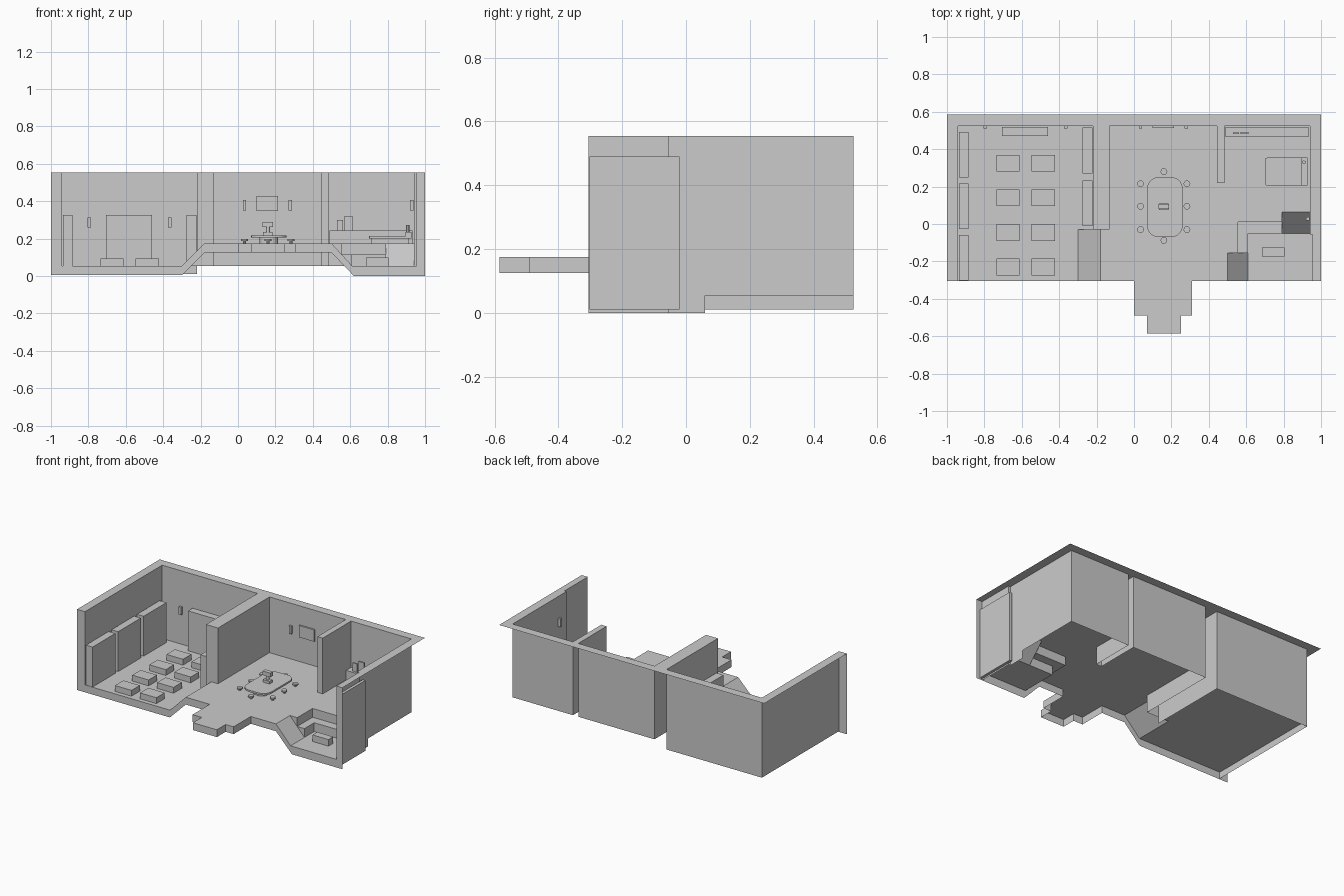
import bpy, bmesh, math

cube = bpy.data.objects.get("Cube")
if cube:
    bpy.data.objects.remove(cube)

grey = bpy.data.materials.new("plain grey")
grey.use_nodes = True
COLOUR = (0.6, 0.6, 0.6, 1)
grey.diffuse_color = COLOUR
grey.node_tree.nodes["Principled BSDF"].inputs["Base Color"].default_value = COLOUR


def finish(name, bm):
    mesh = bpy.data.meshes.new(name)
    bm.to_mesh(mesh)
    bm.free()
    mesh.materials.append(grey)
    obj = bpy.data.objects.new(name, mesh)
    bpy.context.collection.objects.link(obj)
    return obj


def sheets(name, *polygons):
    """Open surface made of flat polygons."""
    bm = bmesh.new()
    for poly in polygons:
        bm.faces.new([bm.verts.new(p) for p in poly])
    bmesh.ops.remove_doubles(bm, verts=bm.verts, dist=0.0001)
    return finish(name, bm)


def level(name, outline, z):
    return sheets(name, [(x, y, z) for x, y in outline])


def strip(name, path, z0, z1):
    """Vertical sheet that follows a plan path."""
    return sheets(name, *[[(*a, z0), (*b, z0), (*b, z1), (*a, z1)]
                          for a, b in zip(path, path[1:])])


def prism(name, outline, z0, z1):
    bm = bmesh.new()
    base = bm.faces.new([bm.verts.new((x, y, z0)) for x, y in outline])
    top = bmesh.ops.extrude_face_region(bm, geom=[base])["geom"]
    bmesh.ops.translate(bm, vec=(0, 0, z1 - z0),
                        verts=[v for v in top if isinstance(v, bmesh.types.BMVert)])
    bmesh.ops.recalc_face_normals(bm, faces=bm.faces)
    return finish(name, bm)


def box(name, x0, x1, y0, y1, z0, z1):
    return prism(name, [(x0, y0), (x1, y0), (x1, y1), (x0, y1)], z0, z1)


def circle(x, y, r, n=12):
    return [(x + r * math.cos(i * math.tau / n), y + r * math.sin(i * math.tau / n))
            for i in range(n)]


def rounded(x, y, w, d, r, n=5):
    pts = []
    for k, (sx, sy) in enumerate([(1, 1), (-1, 1), (-1, -1), (1, -1)]):
        for i in range(n + 1):
            a = (k + i / n) * math.pi / 2
            pts.append((x + sx * (w - r) + r * math.cos(a), y + sy * (d - r) + r * math.sin(a)))
    return pts


# Main heights and plan lines
FRONT, BACK, SIDE, TOP = -0.305, 0.525, 0.94, 0.555
LOW, STEP, HIGH, EDGE = 0.055, 0.115, 0.175, 0.125

# Walls: open shells along the inside of the rooms
left_path = [(-SIDE, FRONT), (-SIDE, BACK), (-0.22, BACK), (-0.22, -0.03)]
main_path = [(-0.22, -0.03), (-0.13, -0.03), (-0.13, BACK), (0.445, BACK), (0.445, 0.22),
             (0.485, 0.22), (0.485, BACK), (SIDE, BACK), (SIDE, -0.055)]
pit_path = [(SIDE, -0.055), (0.955, -0.055), (0.955, FRONT)]
strip("left_room_wall", left_path, 0.01, TOP)
strip("main_wall", main_path, LOW, TOP)
strip("pit_wall", pit_path, 0, TOP)
strip("ramp_outer_wall", [(SIDE, -0.055), (SIDE, 0.06)], 0, LOW)
level("wall_top", [(1, FRONT), (1, 0.585), (-1, 0.585), (-1, FRONT)]
      + left_path + main_path[1:] + pit_path[1:], TOP)
strip("left_wall_end", [(-1, FRONT), (-SIDE, FRONT)], 0.005, TOP)
strip("right_wall_end", [(0.955, FRONT), (1, FRONT)], 0, TOP)
box("side_locker", 0.956, 0.975, FRONT + 0.002, -0.02, 0.01, 0.49)

# Floors
level("left_floor", [(-SIDE, FRONT), (-0.3, FRONT), (-0.3, -0.03), (-0.22, -0.03),
                     (-0.22, BACK), (-SIDE, BACK)], LOW)
porch = [(-0.18, FRONT), (0, FRONT), (0, -0.49), (0.07, -0.49), (0.07, -0.585),
         (0.25, -0.585), (0.25, -0.49), (0.31, -0.49), (0.31, FRONT), (0.5, FRONT)]
level("main_floor", porch + [(0.5, -0.155), (0.555, -0.155), (0.555, 0.01), (0.79, 0.01),
      (0.79, 0.065), (SIDE, 0.065), (SIDE, BACK), (0.485, BACK), (0.485, 0.22), (0.445, 0.22),
      (0.445, BACK), (-0.13, BACK), (-0.13, -0.03), (-0.18, -0.03)], HIGH)
strip("main_floor_edge", porch, EDGE, HIGH)
level("pit_floor", [(0.61, FRONT), (0.955, FRONT), (0.955, -0.05), (0.61, -0.05)], LOW)
level("pit_step", [(0.555, -0.155), (0.61, -0.155), (0.61, -0.05), (0.79, -0.05),
                   (0.79, 0.01), (0.555, 0.01)], STEP)
strip("step_riser", [(0.61, -0.155), (0.61, -0.05), (0.79, -0.05)], LOW, STEP)
strip("floor_riser", [(0.555, -0.155), (0.555, 0.01), (0.79, 0.01)], STEP, HIGH)

# Ramps with their side cheeks and front edges
sheets("left_ramp",
       [(-0.3, FRONT, LOW), (-0.18, FRONT, HIGH), (-0.18, -0.03, HIGH), (-0.3, -0.03, LOW)],
       [(-0.3, -0.03, LOW), (-0.18, -0.03, LOW), (-0.18, -0.03, HIGH)])
sheets("right_ramp",
       [(0.5, FRONT, HIGH), (0.61, FRONT, LOW), (0.61, -0.155, LOW), (0.5, -0.155, HIGH)],
       [(x, -0.155, z) for x, z in [(0.5, HIGH), (0.555, HIGH), (0.555, STEP),
                                   (0.61, STEP), (0.61, LOW)]])
sheets("back_ramp",
       [(0.79, -0.05, LOW), (SIDE, -0.05, LOW), (SIDE, 0.065, HIGH), (0.79, 0.065, HIGH)],
       [(0.79, y, z) for y, z in [(-0.05, LOW), (-0.05, STEP), (0.01, STEP),
                                 (0.01, HIGH), (0.065, HIGH)]])
for side, upper, lower in [
        ("left", [(-SIDE, LOW), (-0.3, LOW), (-0.18, HIGH)],
         [(-SIDE, 0.005), (-0.3, 0.005), (-0.18, EDGE)]),
        ("right", [(0.955, LOW), (0.61, LOW), (0.5, HIGH)],
         [(0.955, 0), (0.62, 0), (0.5, EDGE)])]:
    sheets(side + "_front_edge", *[
        [(x, FRONT, z) for x, z in (upper[i], upper[i + 1], lower[i + 1], lower[i])]
        for i in range(2)])

# Left room: desks, lockers, display and wall lamps
for row in range(4):
    y = 0.325 - row * 0.185
    for col, x in enumerate((-0.673, -0.485)):
        box(f"desk_{row}_{col}", x - 0.062, x + 0.062, y - 0.045, y + 0.045, LOW, 0.095)
for i, y in enumerate((0.37, 0.095, -0.18)):
    box(f"left_locker_{i}", -0.935, -0.885, y - 0.122, y + 0.122, LOW, 0.327)
for i, y in enumerate((0.393, 0.11)):
    box(f"partition_locker_{i}", -0.275, -0.222, y - 0.122, y + 0.122, LOW, 0.327)
box("display_stand", -0.705, -0.46, 0.47, 0.518, LOW, 0.327)
for i, (x, z) in enumerate([(-0.795, 0.26), (-0.365, 0.26), (0.035, 0.352), (0.28, 0.352)]):
    box(f"wall_lamp_{i}", x - 0.009, x + 0.009, 0.51, 0.523, z, z + 0.054)
box("side_lamp", 0.92, 0.938, 0.02, 0.038, 0.352, 0.406)

# Middle room: meeting table, stools and wall screen
box("wall_screen", 0.1, 0.215, 0.512, 0.523, 0.347, 0.427)
prism("table_base", rounded(0.165, 0.09, 0.05, 0.12, 0.04), HIGH, 0.205)
prism("table_top", rounded(0.165, 0.09, 0.095, 0.16, 0.06), 0.205, 0.217)
box("table_console", 0.135, 0.185, 0.075, 0.11, 0.217, 0.235)
prism("console_post", circle(0.16, 0.092, 0.01), 0.235, 0.262)
box("console_screen", 0.13, 0.188, 0.08, 0.108, 0.262, 0.29)
seats = [(x, y) for x in (0.035, 0.283) for y in (0.215, 0.095, -0.03)]
for i, (x, y) in enumerate(seats + [(0.16, 0.28), (0.16, -0.088)]):
    prism(f"stool_leg_{i}", circle(x, y, 0.008, 8), HIGH, 0.187)
    prism(f"stool_seat_{i}", circle(x, y, 0.018), 0.187, 0.197)

# Right room: counter, monitors, bed and low table
box("counter", 0.49, 0.932, 0.465, 0.518, HIGH, 0.243)
box("small_monitor", 0.528, 0.562, 0.48, 0.49, 0.243, 0.3)
box("large_monitor", 0.57, 0.613, 0.48, 0.492, 0.243, 0.32)
box("bed_base", 0.71, 0.915, 0.215, 0.345, HIGH, 0.2)
prism("mattress", rounded(0.81, 0.28, 0.11, 0.075, 0.012, 2), 0.2, 0.215)
box("headboard", 0.895, 0.927, 0.205, 0.355, 0.2, 0.235)
prism("bed_lamp", circle(0.908, 0.33, 0.01, 8), 0.235, 0.272)
box("low_table", 0.685, 0.805, -0.175, -0.125, LOW, 0.1)
